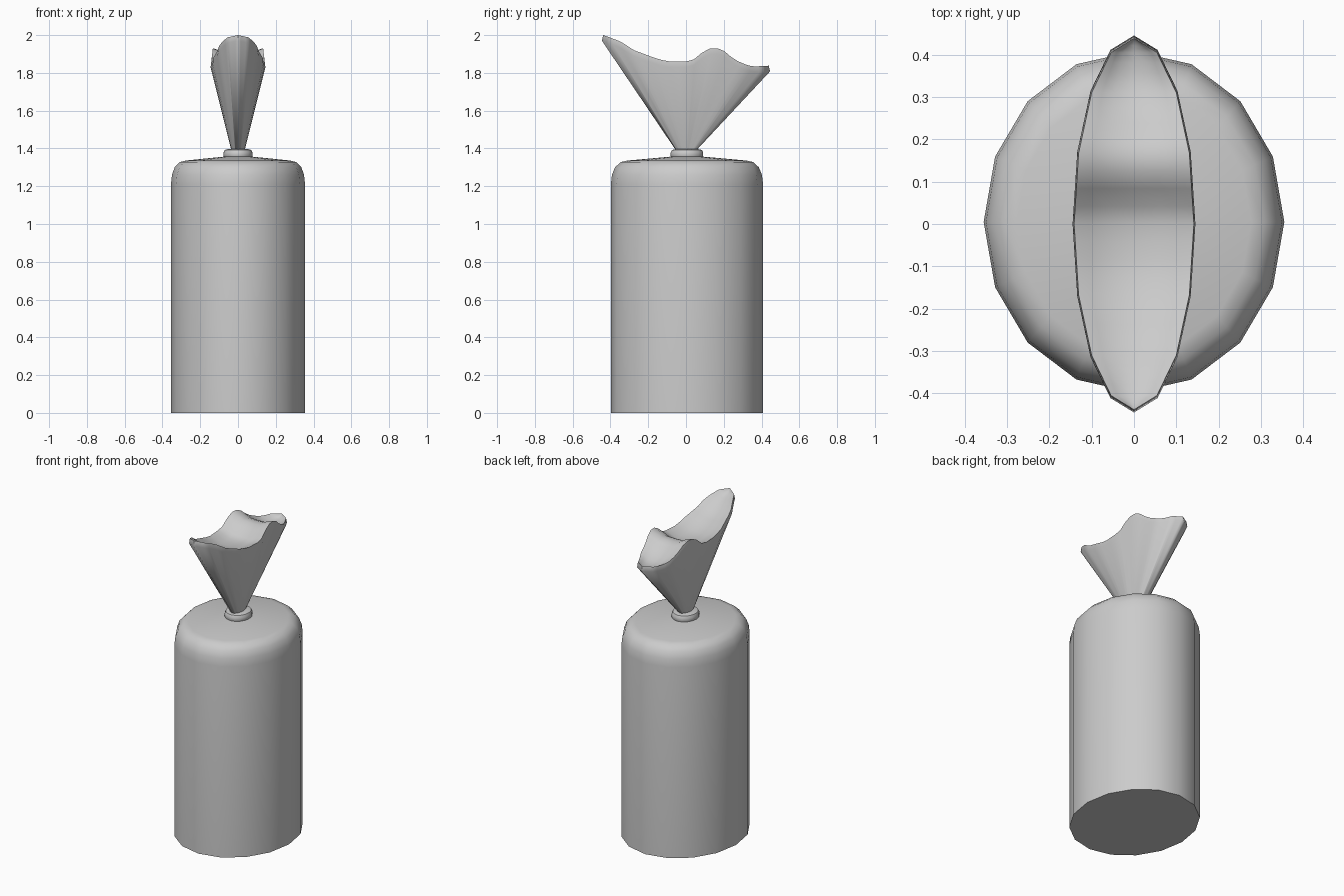
import bpy, bmesh, math

if "Cube" in bpy.data.objects:
    bpy.data.objects.remove(bpy.data.objects["Cube"], do_unlink=True)

grey = bpy.data.materials.new("plain grey")
grey.use_nodes = True
grey.diffuse_color = (0.6, 0.6, 0.6, 1)
grey.node_tree.nodes["Principled BSDF"].inputs["Base Color"].default_value = (0.6, 0.6, 0.6, 1)

SIDES = 16


def finish(bm, name, angle):
    bmesh.ops.remove_doubles(bm, verts=bm.verts, dist=0.0005)
    bmesh.ops.recalc_face_normals(bm, faces=bm.faces)
    mesh = bpy.data.meshes.new(name)
    bm.to_mesh(mesh)
    bm.free()
    mesh.materials.append(grey)
    obj = bpy.data.objects.new(name, mesh)
    bpy.context.collection.objects.link(obj)
    bpy.ops.object.select_all(action="DESELECT")
    bpy.context.view_layer.objects.active = obj
    obj.select_set(True)
    bpy.ops.object.shade_smooth_by_angle(angle=math.radians(angle))
    return obj


def bridge(bm, a, b, closed=True):
    n = len(a)
    for i in range(n if closed else n - 1):
        j = (i + 1) % n
        bm.faces.new((a[i], a[j], b[j], b[i]))


def lathe(name, rx, ry, cy, profile):
    """Elliptical turned solid from (scale, height) pairs."""
    bm = bmesh.new()
    rings = []
    for s, z in profile:
        angles = [2 * math.pi * i / SIDES for i in range(SIDES)]
        rings.append([bm.verts.new((rx * s * math.cos(a), cy + ry * s * math.sin(a), z)) for a in angles])
    for a, b in zip(rings, rings[1:]):
        bridge(bm, a, b)
    bm.faces.new(rings[0])
    bm.faces.new(rings[-1])
    return finish(bm, name, 50)


# Wrapped body with rounded shoulder, and the tied collar
lathe("body", 0.355, 0.403, 0.005,
      [(1, 0), (1, 1.21), (0.985, 1.26), (0.945, 1.3), (0.87, 1.328), (0.78, 1.336), (0.2, 1.357)])
lathe("collar", 0.077, 0.086, 0.005,
      [(0.88, 1.34), (1, 1.36), (1, 1.378), (0.92, 1.392), (0.6, 1.398)])

# Wavy height of the flared wrapper along its length
WAVE = [(-0.445, 2.0), (-0.41, 1.988), (-0.35, 1.965), (-0.28, 1.92), (-0.17, 1.88), (-0.1, 1.86),
        (0.02, 1.86), (0.06, 1.88), (0.1, 1.922), (0.155, 1.935), (0.2, 1.92), (0.26, 1.87),
        (0.33, 1.84), (0.37, 1.834), (0.445, 1.838)]


def wave(y):
    y = max(-0.445, min(0.445, y))
    for (y0, z0), (y1, z1) in zip(WAVE, WAVE[1:]):
        if y <= y1:
            return z0 + (z1 - z0) * (y - y0) / (y1 - y0)


def outline(rx, ry, parts=4):
    """Sixteen-sided ellipse with each side split, starting at the front tip."""
    pts = []
    for k in range(SIDES):
        a, b = (2 * math.pi * (k + d) / SIDES - math.pi / 2 for d in (0, 1))
        for p in range(parts):
            t = p / parts
            pts.append((rx * (math.cos(a) * (1 - t) + math.cos(b) * t),
                        ry * (math.sin(a) * (1 - t) + math.sin(b) * t)))
    return pts


# Flared wrapper end: cone, raised lip and shallow dished top
bm = bmesh.new()
rim = outline(0.145, 0.445)
neck = [bm.verts.new((x, y, 1.385)) for x, y in outline(0.034, 0.05)]
edge = [bm.verts.new((x, y, wave(y) - 0.03)) for x, y in rim]
lip = [bm.verts.new((x * 0.975, y * 0.985, wave(y))) for x, y in rim]
bridge(bm, neck, edge)
bridge(bm, edge, lip)
bm.faces.new(neck)

half = len(rim) // 2
right = lip[:half + 1]
left = [lip[0]] + lip[:half - 1:-1][:half]
rows = [right]
for f, dip in ((0.75, 0.012), (0.45, 0.03), (0, 0.032), (-0.45, 0.03), (-0.75, 0.012)):
    row = []
    for v in right:
        depth = dip * math.sqrt(max(0, v.co.x) / 0.145)
        row.append(bm.verts.new((v.co.x * f, v.co.y, v.co.z - depth)))
    rows.append(row)
rows.append(left)
for a, b in zip(rows, rows[1:]):
    for i in range(half):
        quad = list(dict.fromkeys((a[i], a[i + 1], b[i + 1], b[i])))
        bm.faces.new(quad)
finish(bm, "flared_wrapper", 60)
